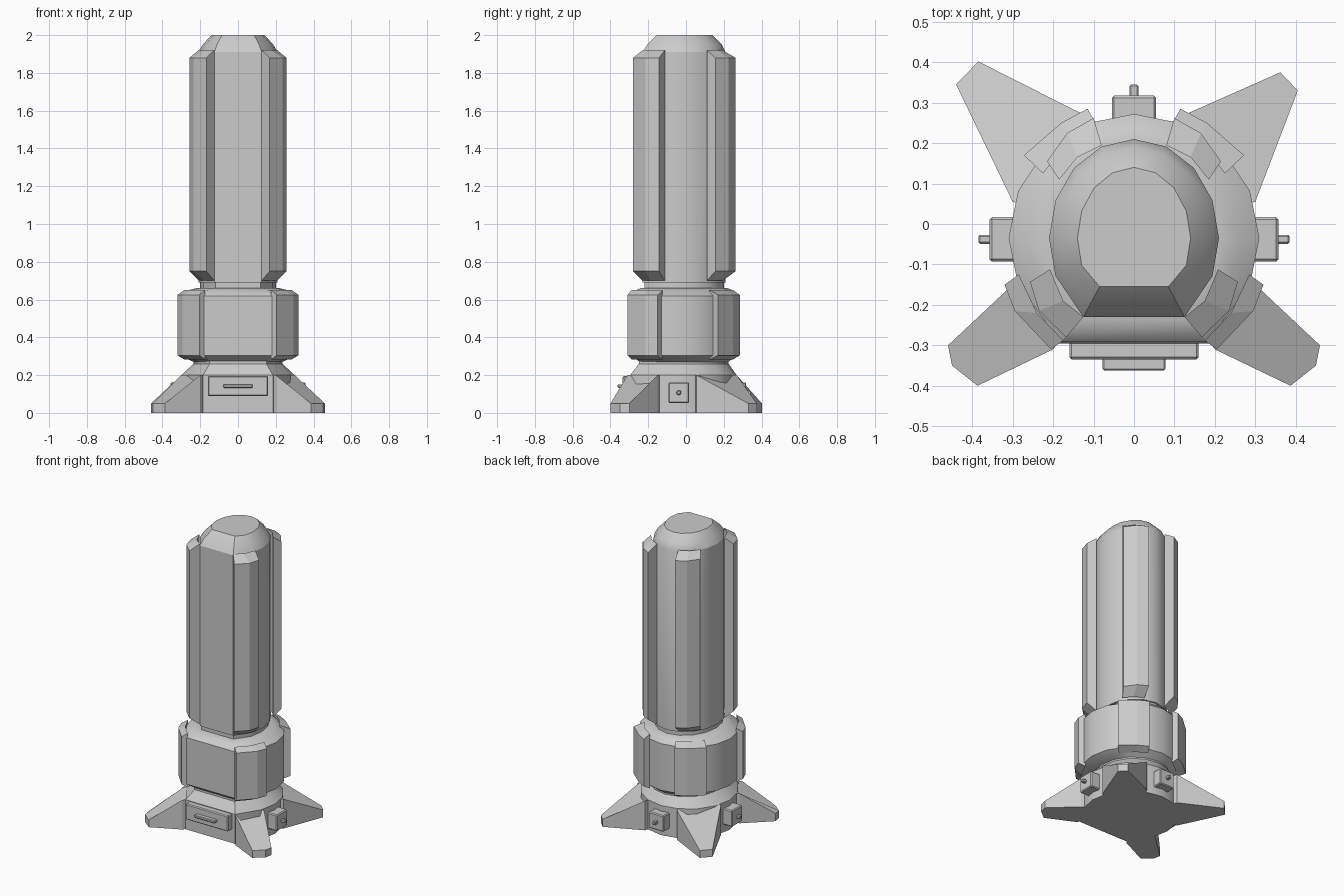
import bpy, bmesh
from math import sin, cos, pi, radians

cube = bpy.data.objects.get("Cube")
if cube:
    bpy.data.objects.remove(cube)

grey = bpy.data.materials.new("plain grey")
grey.use_nodes = True
grey.diffuse_color = (0.6, 0.6, 0.6, 1)
grey.node_tree.nodes["Principled BSDF"].inputs["Base Color"].default_value = (0.6, 0.6, 0.6, 1)


def finish(name, bm, smooth=False):
    bmesh.ops.recalc_face_normals(bm, faces=bm.faces)
    mesh = bpy.data.meshes.new(name)
    bm.to_mesh(mesh)
    bm.free()
    mesh.materials.append(grey)
    obj = bpy.data.objects.new(name, mesh)
    bpy.context.collection.objects.link(obj)
    if smooth:
        bpy.ops.object.select_all(action='DESELECT')
        bpy.context.view_layer.objects.active = obj
        obj.select_set(True)
        bpy.ops.object.shade_smooth_by_angle(angle=radians(28))
    return obj


def loft(name, loops, smooth=False):
    """Skin a row of closed loops and cap both ends."""
    bm = bmesh.new()
    rings = [[bm.verts.new(p) for p in loop] for loop in loops]
    n = len(rings[0])
    for a, b in zip(rings, rings[1:]):
        for i in range(n):
            j = (i + 1) % n
            bm.faces.new((a[i], a[j], b[j], b[i]))
    bm.faces.new(rings[0])
    bm.faces.new(rings[-1])
    return finish(name, bm, smooth)


def block(name, center, size, bevel=0.006):
    bm = bmesh.new()
    bmesh.ops.create_cube(bm, size=1)
    for v in bm.verts:
        v.co = [c + s * k for c, s, k in zip(center, size, v.co)]
    bmesh.ops.bevel(bm, geom=bm.edges[:], offset=bevel, segments=1, affect='EDGES')
    return finish(name, bm)


def section(z, width, rear, front, flat):
    """Round outline with a flat front."""
    mid = -0.035
    pts = [(width * cos(a), mid + (rear - mid) * sin(a), z)
           for a in (i * pi / 8 for i in range(-1, 10))]
    return pts + [(-flat, front, z), (flat, front, z)]


# Central body: foot, collar and tower
foot = [(0, .30, .268, -.295, .185), (.2, .30, .268, -.295, .185),
        (.26, .235, .225, -.25, .15), (.275, .235, .225, -.25, .15),
        (.275, .21, .2, -.225, .13)]
collar = [(.27, .235, .225, -.245, .145), (.305, .31, .272, -.292, .18),
          (.62, .31, .272, -.292, .18), (.65, .26, .245, -.265, .16),
          (.662, .215, .215, -.235, .13)]
neck = [(.64, .2, .2, -.22, .12), (.72, .2, .2, -.22, .12)]
tower = [(.69, .21, .21, -.23, .125), (1.91, .21, .21, -.23, .125),
         (1.95, .187, .19, -.205, .112), (2.0, .14, .14, -.155, .085)]
for name, rows in (("foot", foot), ("collar", collar), ("neck", neck), ("tower", tower)):
    loft(name, [section(*r) for r in rows], True)


def rib(name, inner, outer, z_in, z_out):
    """Raised corner plate with sloped top and bottom."""
    stations = []
    for (ix, iy), (ox, oy) in zip(inner, outer):
        stations.append([(ix, iy, z_in[0]), (ox, oy, z_out[0]),
                         (ox, oy, z_out[1]), (ix, iy, z_in[1])])
    loft(name, stations)


# Corner ribs and legs, mirrored left and right
for side, s in (("left", 1), ("right", -1)):
    def plan(*pts):
        return [(s * x, y) for x, y in pts]

    tower_z = (.70, 1.92), (.75, 1.88)
    rib("front_tower_rib_" + side,
        plan((.125, -.23), (.175, -.19), (.208, -.112)),
        plan((.168, -.28), (.235, -.215), (.257, -.143)), *tower_z)
    rib("rear_tower_rib_" + side,
        plan((.08, .195), (.14, .165), (.185, .11)),
        plan((.1, .262), (.165, .225), (.215, .155)), *tower_z)
    collar_z = (.283, .65), (.305, .625)
    rib("front_collar_rib_" + side,
        plan((.175, -.288), (.24, -.22), (.285, -.125)),
        plan((.205, -.31), (.295, -.215), (.32, -.15)), *collar_z)
    rib("rear_collar_rib_" + side,
        plan((.095, .25), (.165, .2), (.225, .125)),
        plan((.115, .285), (.18, .25), (.272, .17)), *collar_z)

    # Legs: flat sided wedges sloping to a low toe
    rear_toe = ((.405, .33), (.362, .375)) if s > 0 else ((.44, .345), (.385, .402))
    front_toe = ((.46, -.3), (.45, -.35), (.387, -.4))
    for end, roots, toe in (("front", ((.2, -.31), (.12, -.2), (.2, -.1), (.3, -.15)), front_toe),
                            ("rear", ((.12, .268), (.08, .15), (.2, .03), (.3, .055)), rear_toe)):
        if end == "rear":
            roots = roots[::1]
        base = plan(*roots, *toe)
        heights = [.2] * len(roots) + [.05] * len(toe)
        loft(end + "_leg_" + side,
             [[(x, y, 0) for x, y in base],
              [(x, y, h) for (x, y), h in zip(base, heights)]])

    # Side box and its knob
    block("side_box_" + side, (s * .317, -.038, .107), (.08, .11, .11))
    block("side_knob_" + side, (s * .365, -.038, .107), (.04, .022, .022), .004)

# Rear box and knob
block("rear_box", (0, .28, .107), (.11, .075, .11))
block("rear_knob", (0, .325, .107), (.022, .04, .022), .004)

# Front panel and handle
block("front_panel", (0, -.3, .142), (.32, .07, .107))
block("front_handle", (0, -.345, .142), (.156, .034, .018), .004)
